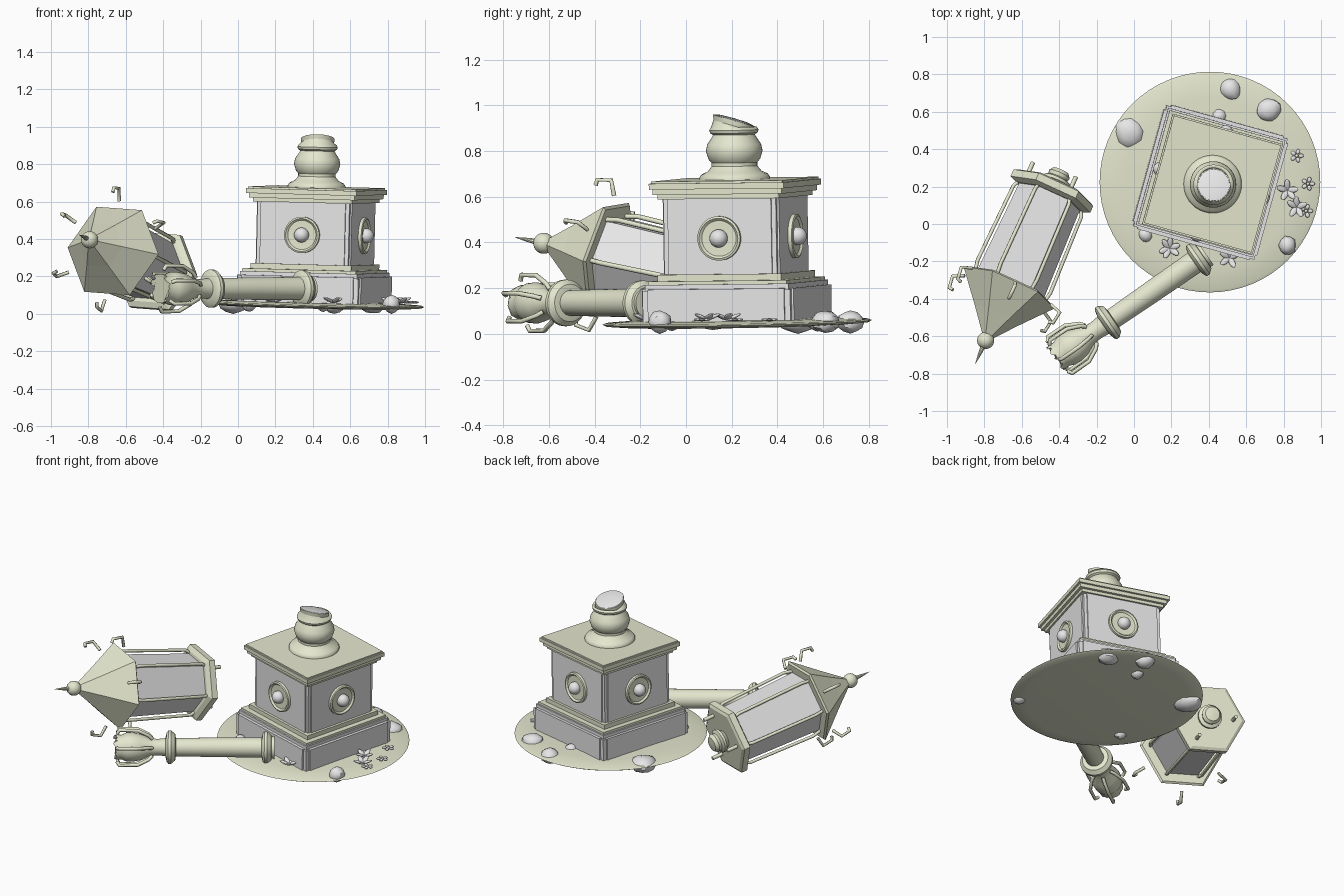
import bpy, bmesh, random
from math import radians, cos, sin, pi, tau
from mathutils import Matrix, Vector

random.seed(4)
cube = bpy.data.objects.get("Cube")
if cube:
    bpy.data.objects.remove(cube, do_unlink=True)


def material(name, color):
    m = bpy.data.materials.new(name)
    m.use_nodes = True
    m.diffuse_color = color
    m.node_tree.nodes["Principled BSDF"].inputs["Base Color"].default_value = color
    return m


khaki = material("pale khaki", (0.78, 0.80, 0.62, 1))
grey = material("light grey", (0.8, 0.8, 0.8, 1))
T, R = Matrix.Translation, Matrix.Rotation


def finish(name, bm, mat, matrix, smooth=True):
    bmesh.ops.recalc_face_normals(bm, faces=bm.faces)
    mesh = bpy.data.meshes.new(name)
    bm.to_mesh(mesh)
    bm.free()
    mesh.materials.append(mat)
    if smooth:
        mesh.polygons.foreach_set("use_smooth", [True] * len(mesh.polygons))
        mesh.set_sharp_from_angle(angle=radians(35))
    ob = bpy.data.objects.new(name, mesh)
    ob.matrix_world = matrix
    bpy.context.collection.objects.link(ob)
    return ob


def lathe(name, profile, mat, matrix, sides=40, smooth=True):
    """Turn (radius, height) pairs round local z, capping both ends."""
    bm = bmesh.new()
    rings = [[bm.verts.new((r * cos(tau * i / sides), r * sin(tau * i / sides), h))
              for i in range(sides)] for r, h in profile]
    for a, b in zip(rings, rings[1:]):
        for i in range(sides):
            j = (i + 1) % sides
            bm.faces.new((a[i], a[j], b[j], b[i]))
    bm.faces.new(rings[0])
    bm.faces.new(rings[-1])
    return finish(name, bm, mat, matrix, smooth)


def box(name, sx, sy, z0, z1, mat, matrix):
    bm = bmesh.new()
    bmesh.ops.create_cube(bm, size=1, matrix=T((0, 0, (z0 + z1) / 2)) @ Matrix.Diagonal((sx, sy, z1 - z0, 1)))
    return finish(name, bm, mat, matrix, False)


def blob(name, size, mat, matrix, rough=0.0):
    bm = bmesh.new()
    bmesh.ops.create_icosphere(bm, subdivisions=3 if not rough else 2, radius=1)
    for v in bm.verts:
        v.co *= 1 + random.uniform(-rough, rough)
        v.co = Vector(c * s for c, s in zip(v.co, size))
    return finish(name, bm, mat, matrix)


def rod(name, points, radius, mat, matrix):
    cu = bpy.data.curves.new(name, "CURVE")
    cu.dimensions = "3D"
    cu.bevel_depth, cu.bevel_resolution, cu.use_fill_caps = radius, 1, True
    sp = cu.splines.new("POLY")
    sp.points.add(len(points) - 1)
    for p, co in zip(sp.points, points):
        p.co = (*co, 1)
    cu.materials.append(mat)
    ob = bpy.data.objects.new(name, cu)
    ob.matrix_world = matrix
    bpy.context.collection.objects.link(ob)


def spokes(name, pairs, radius, matrix, angles, mat=khaki):
    """Repeat a bent rod of (radius, height) pairs round local z."""
    for a in angles:
        rod(name, [(r, 0, h) for r, h in pairs], radius, mat, matrix @ R(radians(a), 4, "Z"))


# Ground disc
tilt = R(radians(1), 4, "X") @ R(radians(1.3), 4, "Y")
site = T((0.405, 0.225, 0)) @ tilt
lathe("ground_disc", [(0.02, 0.036), (0.5, 0.036), (0.575, 0.042), (0.59, 0.05), (0.575, 0.056),
                      (0.45, 0.064), (0.02, 0.07)], khaki, site, 64)

# Square pedestal
ped = site @ R(radians(-15.5), 4, "Z")
for name, s, z0, z1, mat in (
        ("plinth_core", 0.67, 0.05, 0.2, grey), ("plinth_step", 0.65, 0.2, 0.225, grey),
        ("plinth_ledge", 0.63, 0.225, 0.24, khaki), ("plinth_moulding", 0.56, 0.24, 0.268, khaki),
        ("body_core", 0.51, 0.26, 0.605, grey), ("cornice_moulding", 0.55, 0.598, 0.618, khaki),
        ("cornice_lower", 0.585, 0.618, 0.642, khaki), ("cornice_upper", 0.612, 0.642, 0.668, khaki),
        ("cornice_top", 0.595, 0.668, 0.677, khaki)):
    box(name, s, s, z0, z1, mat, ped)
for k in range(2):
    turn = ped @ R(k * pi / 2, 4, "Z")
    box("plinth_panel", 0.62, 0.688, 0.05, 0.205, grey, turn)
    box("body_panel", 0.47, 0.527, 0.265, 0.6, grey, turn)

# Round medallions with a ball on each side
for k in range(4):
    face = ped @ R(k * pi / 2, 4, "Z") @ T((0, -0.262, 0.425)) @ R(pi / 2, 4, "X")
    lathe("medallion", [(0.097, 0), (0.097, 0.018), (0.088, 0.022), (0.078, 0.012), (0.03, 0.01)], khaki, face)
    blob("medallion_ball", (0.04, 0.04, 0.04), grey, face @ T((0, 0, 0.02)))

# Broken column stump, its top slanting
stump = lathe("column_stump", [(0.155, 0.67), (0.155, 0.685), (0.145, 0.7), (0.118, 0.712), (0.1, 0.735),
                               (0.1, 0.75), (0.113, 0.765), (0.124, 0.8), (0.118, 0.83), (0.098, 0.86),
                               (0.092, 0.872), (0.104, 0.88), (0.108, 0.893), (0.1, 0.906), (0.088, 0.912),
                               (0.09, 0.935)], khaki, site)
cap = lathe("stump_break", [(0.087, 0.93), (0.084, 0.937), (0.06, 0.942), (0.02, 0.944)], grey, site)
for ob in (stump, cap):
    for v in ob.data.vertices:
        if v.co.z > 0.91:
            v.co.z -= 0.3 * v.co.y

# Fallen pole, lying along its own axis
axis = Vector((-0.823, -0.568, 0)).normalized()
pole = T((0.345, -0.19, 0.135)) @ axis.to_track_quat("Z", "Y").to_matrix().to_4x4()
lathe("pole_shaft", [(0.07, -0.05), (0.062, 0.03), (0.06, 0.3), (0.055, 0.62), (0.05, 0.67), (0.056, 0.72),
                     (0.08, 0.77), (0.09, 0.82), (0.088, 0.86), (0.075, 0.89), (0.078, 0.93)], khaki, pole)
bulb = bpy.data.objects["pole_shaft"].data
end = max(v.co.z for v in bulb.vertices)
for v in bulb.vertices:
    if v.co.z > end - 0.002:
        v.co.z += random.uniform(-0.02, 0.01)
for at, r in ((0, 0.098), (0.589, 0.102)):
    lathe("pole_ring", [(0.055, -0.035), (r - 0.02, -0.03), (r - 0.008, -0.015), (r, -0.006), (r, 0.012),
                        (r - 0.012, 0.022), (0.055, 0.03)], khaki, pole @ T((0, 0, at)))
spokes("pole_hook", [(0.06, 0.70), (0.085, 0.72), (0.123, 0.79), (0.125, 0.9), (0.1, 0.915)], 0.011,
       pole, range(20, 380, 60))

# Fallen six-sided lantern: local z runs from its foot to its spike
side = Vector((0.914, -0.405, 0)).normalized()
up_axis = Vector((-0.398, -0.897, 0.19)).normalized()
frame = Matrix((side, up_axis.cross(side), up_axis)).transposed().to_4x4()
lan = T((-0.435, 0.185, 0.225)) @ frame @ R(radians(-4), 4, "Z")
lathe("lantern_foot", [(0.215, -0.02), (0.235, -0.01), (0.235, 0.03), (0.2, 0.045)], khaki, lan, 6, False)
lathe("lantern_glass", [(0.178, 0.04), (0.195, 0.59)], grey, lan, 6, False)
lathe("lantern_roof", [(0.255, 0.575), (0.268, 0.585), (0.13, 0.75), (0.03, 0.875)], khaki, lan, 6, False)
lathe("lantern_socket", [(0.05, -0.01), (0.06, -0.03), (0.075, -0.045), (0.075, -0.06), (0.055, -0.07),
                         (0.06, -0.09), (0.045, -0.11), (0.01, -0.115)], khaki, lan)
blob("roof_ball", (0.046, 0.046, 0.046), khaki, lan @ T((0, 0, 0.9)))
lathe("roof_spike", [(0.014, 0.93), (0.009, 0.98), (0.001, 1.04)], khaki, lan, 10)
corners = range(0, 360, 60)
spokes("lantern_rib", [(0.185, 0.04), (0.2, 0.07), (0.214, 0.52), (0.2, 0.59)], 0.011, lan, corners)
spokes("foot_stub", [(0.155, -0.01), (0.155, -0.09)], 0.012, lan, (60, 180, 300))
spokes("roof_hook", [(0.27, 0.6), (0.335, 0.625), (0.325, 0.69), (0.3, 0.695)], 0.010, lan,
       range(30, 390, 60))

# Rocks sunk in the ground
for x, y, r in ((-0.025, 0.49, 0.09), (0.515, 0.72, 0.062), (0.72, 0.61, 0.07), (0.82, -0.115, 0.052),
                (0.06, -0.06, 0.04), (0.455, 0.575, 0.045)):
    blob("rock", (r, r * 0.9, 0.05 if r > 0.05 else 0.04), grey,
         T((x, y, 0.052)) @ R(random.uniform(0, tau), 4, "Z"), 0.07)

# Five-petalled flowers
for x, y in ((0.06, 0.415), (-0.04, 0.295), (0.87, 0.365), (0.93, 0.215), (0.92, 0.07)):
    spot = T((x, y, 0.062))
    blob("flower_heart", (0.009, 0.009, 0.008), khaki, spot)
    for k in range(5):
        blob("flower_petal", (0.014, 0.011, 0.006), grey, spot @ R(k * tau / 5, 4, "Z") @ T((0.023, 0, 0)))

# Leafy tufts
for x, y, n in ((0.82, 0.18, 5), (0.87, 0.09, 5), (0.19, -0.13, 6), (0.51, -0.18, 5)):
    for k in range(n):
        leaf = R(k * tau / n + random.uniform(0, 0.5), 4, "Z") @ R(-0.4, 4, "Y") @ T((0.03, 0, 0))
        blob("leaf", (0.034, 0.016, 0.008), grey, T((x, y, 0.062)) @ leaf)
